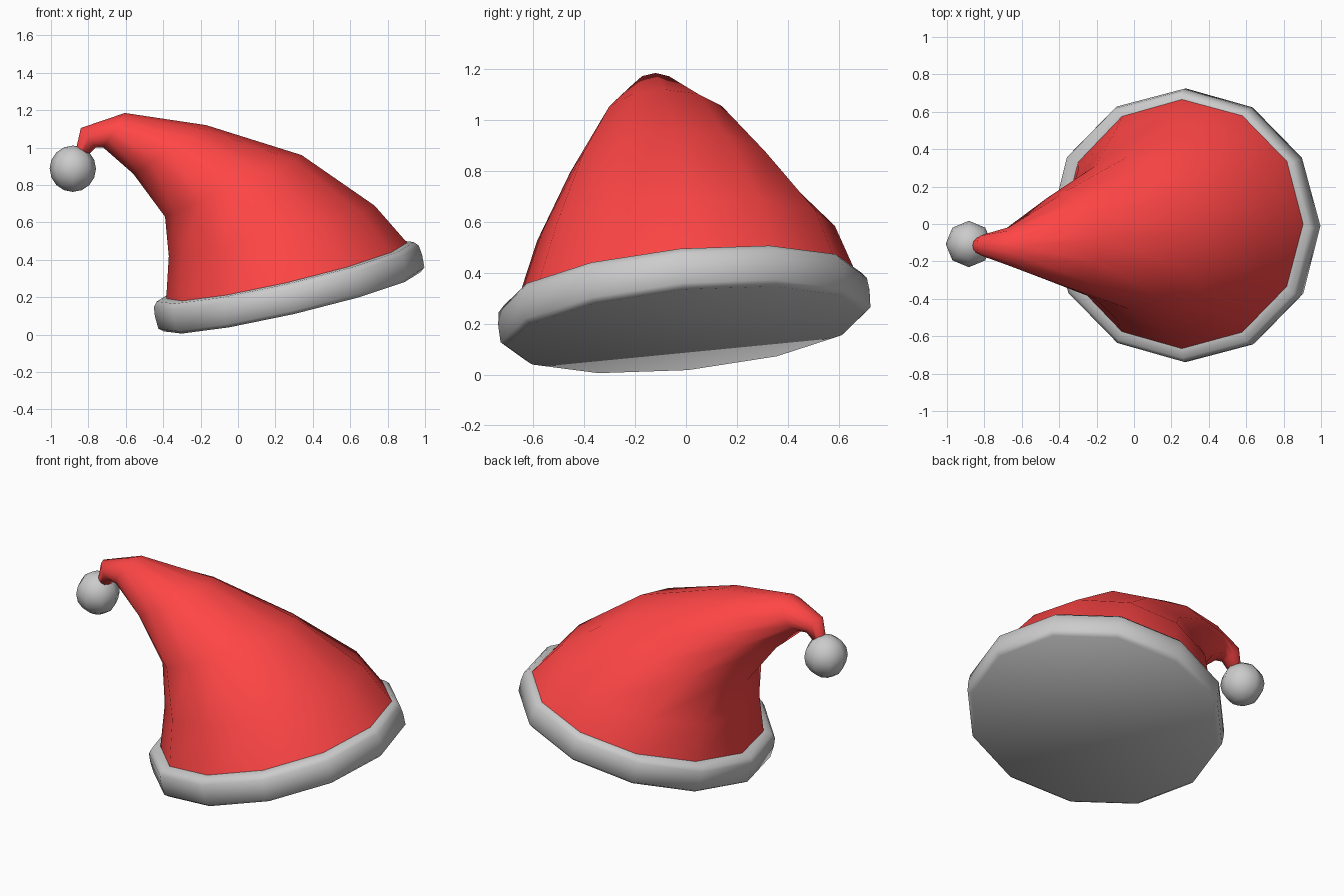
import bpy, bmesh, math
from mathutils import Vector

if "Cube" in bpy.data.objects:
    bpy.data.objects.remove(bpy.data.objects["Cube"])

SIDES = 12


def loft(name, rings, angle):
    """Skin a list of vertex rings, cap both ends, smooth by angle."""
    bm = bmesh.new()
    loops = [[bm.verts.new(p) for p in ring] for ring in rings]
    for a, b in zip(loops, loops[1:]):
        for i in range(SIDES):
            j = (i + 1) % SIDES
            bm.faces.new((a[i], a[j], b[j], b[i]))
    bm.faces.new(loops[0][::-1])
    bm.faces.new(loops[-1])
    bmesh.ops.recalc_face_normals(bm, faces=bm.faces[:])
    mesh = bpy.data.meshes.new(name)
    bm.to_mesh(mesh)
    bm.free()
    obj = bpy.data.objects.new(name, mesh)
    bpy.context.collection.objects.link(obj)
    smooth(obj, angle)
    return obj


def smooth(obj, angle):
    bpy.ops.object.select_all(action='DESELECT')
    obj.select_set(True)
    bpy.context.view_layer.objects.active = obj
    bpy.ops.object.shade_smooth_by_angle(angle=math.radians(angle))


def ring(centre, u, v):
    steps = [2 * math.pi * i / SIDES for i in range(SIDES)]
    return [centre + u * math.cos(t) + v * math.sin(t) for t in steps]


# Fur band: tilted rounded profile (radius, height)
normal = Vector((-0.232, -0.097, 1)).normalized()
tilt = Vector((0, 0, 1)).rotation_difference(normal)
base = Vector((0.29, 0, 0.176))
ux, uy = tilt @ Vector((1, 0, 0)), tilt @ Vector((0, 1, 0))
profile = [(0.705, 0), (0.73, 0.02), (0.733, 0.09), (0.727, 0.14),
           (0.705, 0.165), (0.655, 0.168)]
loft("fur_band", [ring(base + normal * h, ux * r, uy * r) for r, h in profile], 60)

# Red cloth: each section is (left x, left z, right x, right z, centre y, half width, y slope)
sections = [
    (-0.385, 0.17, 0.905, 0.49, 0.00, 0.67, 0.097),
    (-0.37, 0.42, 0.73, 0.69, 0.00, 0.585, 0.05),
    (-0.39, 0.63, 0.34, 0.96, -0.045, 0.41, 0.0),
    (-0.56, 0.86, -0.17, 1.12, -0.08, 0.255, 0.0),
    (-0.72, 1.00, -0.605, 1.185, -0.12, 0.105, 0.0),
    (-0.76, 1.00, -0.84, 1.105, -0.115, 0.06, 0.0),
    (-0.79, 0.97, -0.87, 0.975, -0.115, 0.04, 0.0),
]
rings = []
for xl, zl, xr, zr, cy, w, s in sections:
    rings.append(ring(Vector(((xl + xr) / 2, cy, (zl + zr) / 2)),
                      Vector(((xr - xl) / 2, 0, (zr - zl) / 2)),
                      Vector((0, w, w * s))))
cloth = loft("cloth_cone", rings, 75)
red = bpy.data.materials.new("red_cloth")
red.diffuse_color = (1.0, 0.06, 0.06, 1)
red.use_nodes = True
red.node_tree.nodes["Principled BSDF"].inputs["Base Color"].default_value = red.diffuse_color
cloth.data.materials.append(red)

# Pompom at the tip
bpy.ops.mesh.primitive_uv_sphere_add(segments=8, ring_count=8, radius=0.124,
                                     location=(-0.883, -0.107, 0.887))
pompom = bpy.context.object
pompom.name = "pompom"
smooth(pompom, 60)
